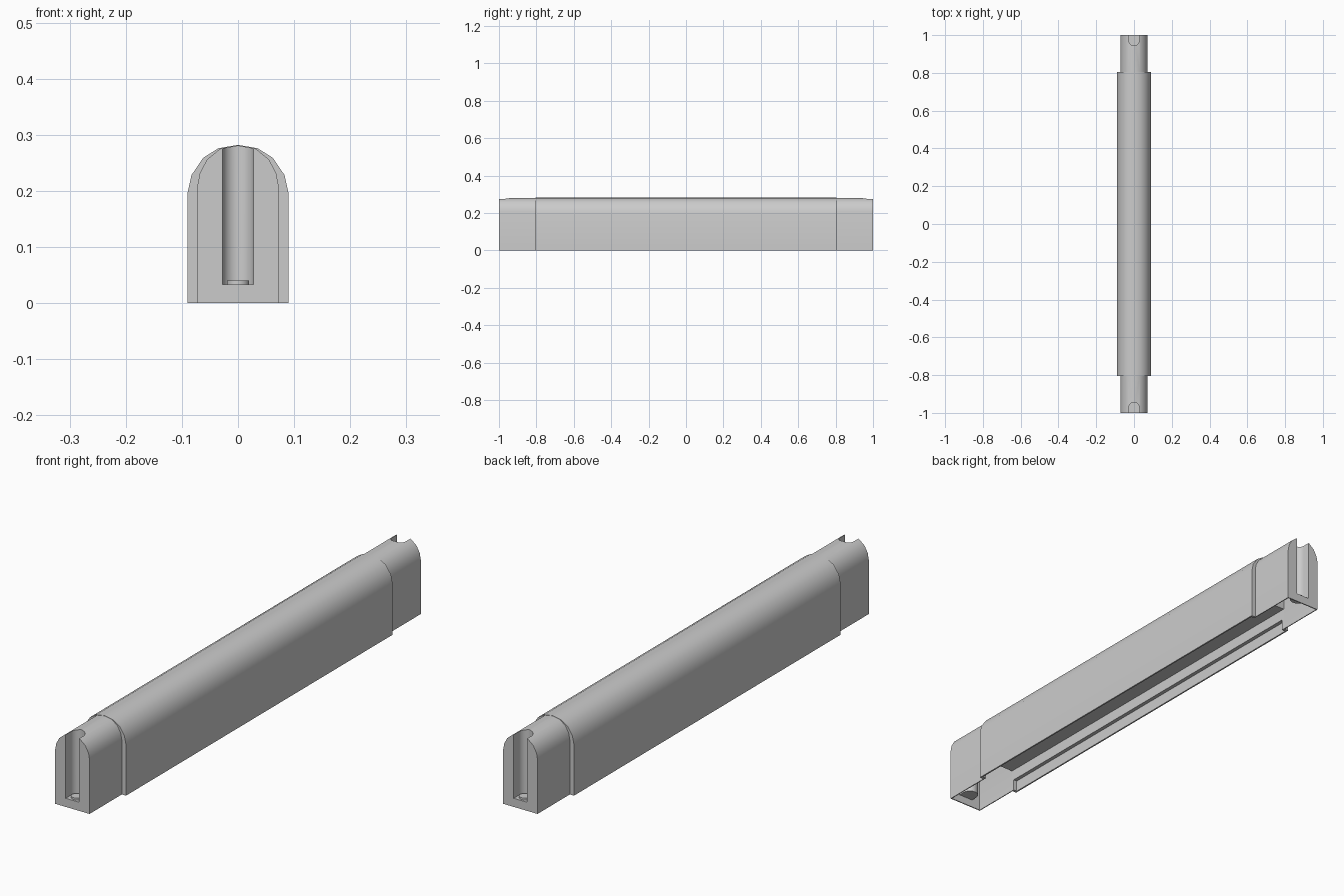
import bpy, bmesh, math
from mathutils import Vector

old = bpy.data.objects.get("Cube")
if old:
    bpy.data.objects.remove(old)

grey = bpy.data.materials.new("mid_grey")
grey.use_nodes = True
colour = (0.6, 0.6, 0.6, 1)
grey.diffuse_color = colour
grey.node_tree.nodes["Principled BSDF"].inputs["Base Color"].default_value = colour


def prism(name, outline, axis, start, end):
    """Extrude a 2D outline along y (outline in x, z) or z (outline in x, y)."""
    place = {"y": lambda a, b: (a, start, b), "z": lambda a, b: (a, b, start)}[axis]
    step = Vector((0, end - start, 0) if axis == "y" else (0, 0, end - start))
    bm = bmesh.new()
    face = bm.faces.new([bm.verts.new(place(a, b)) for a, b in outline])
    new = bmesh.ops.extrude_face_region(bm, geom=[face])["geom"]
    bmesh.ops.translate(bm, vec=step, verts=[g for g in new if isinstance(g, bmesh.types.BMVert)])
    bmesh.ops.recalc_face_normals(bm, faces=bm.faces)
    mesh = bpy.data.meshes.new(name)
    bm.to_mesh(mesh)
    bm.free()
    mesh.materials.append(grey)
    obj = bpy.data.objects.new(name, mesh)
    bpy.context.collection.objects.link(obj)
    return obj


def cut(obj, cutter):
    """Subtract the cutter, then discard it."""
    mod = obj.modifiers.new("cut", "BOOLEAN")
    mod.operation, mod.solver, mod.object = "DIFFERENCE", "EXACT", cutter
    bpy.context.view_layer.objects.active = obj
    bpy.ops.object.modifier_apply(modifier=mod.name)
    bpy.data.objects.remove(cutter)


def arch(half, base, apex):
    """Symmetric arched outline from its right half."""
    return half + [(0, apex)] + [(-x, z) for x, z in reversed(half)]


def box(w, z0, z1):
    return [(w, z0), (w, z1), (-w, z1), (-w, z0)]


def u_shape(r):
    """Open-ended slot with a round inner end."""
    centre = -0.972
    arc = [(r * math.cos(i * math.pi / 14), centre + r * math.sin(i * math.pi / 14)) for i in range(15)]
    return [(r, -1.1)] + arc + [(-r, -1.1)]


def finish(obj):
    bpy.ops.object.select_all(action="DESELECT")
    obj.select_set(True)
    bpy.context.view_layer.objects.active = obj
    bpy.ops.object.shade_smooth_by_angle(angle=math.radians(32))


def mirror_ends(obj):
    mod = obj.modifiers.new("other_end", "MIRROR")
    mod.use_axis = (False, True, False)
    mod.use_mirror_merge = False


# Long arched body with a stepped channel underneath
body = prism("body", arch([(0.09, 0), (0.09, 0.196), (0.083, 0.228), (0.062, 0.259), (0.035, 0.276)],
                          0, 0.282), "y", -0.805, 0.805)
cut(body, prism("lip_cutter", box(0.084, -0.1, 0.044), "y", -0.795, 0.795))
cut(body, prism("channel_cutter", box(0.069, -0.1, 0.087), "y", -0.9, 0.9))
finish(body)

# Narrow hollow end with a round-backed vertical groove
end = prism("end_cap", arch([(0.0725, 0), (0.0725, 0.208), (0.068, 0.232), (0.055, 0.256), (0.032, 0.275)],
                            0, 0.281), "y", -1, -0.8)
hollow = prism("hollow_cutter", arch([(0.069, -0.1), (0.069, 0.206), (0.05, 0.25), (0.03, 0.268)],
                                     0, 0.274), "y", -0.996, -0.7)
cut(hollow, prism("groove_wall", u_shape(0.031), "z", 0.03, 0.5))
cut(end, hollow)
cut(end, prism("groove_cutter", u_shape(0.028), "z", 0.033, 0.5))
finish(end)
mirror_ends(end)

# Low round stud on the groove floor
stud = prism("groove_stud", [(0.02 * math.cos(i * math.pi / 12), -0.973 + 0.02 * math.sin(i * math.pi / 12))
                             for i in range(24)], "z", 0.032, 0.04)
finish(stud)
mirror_ends(stud)
